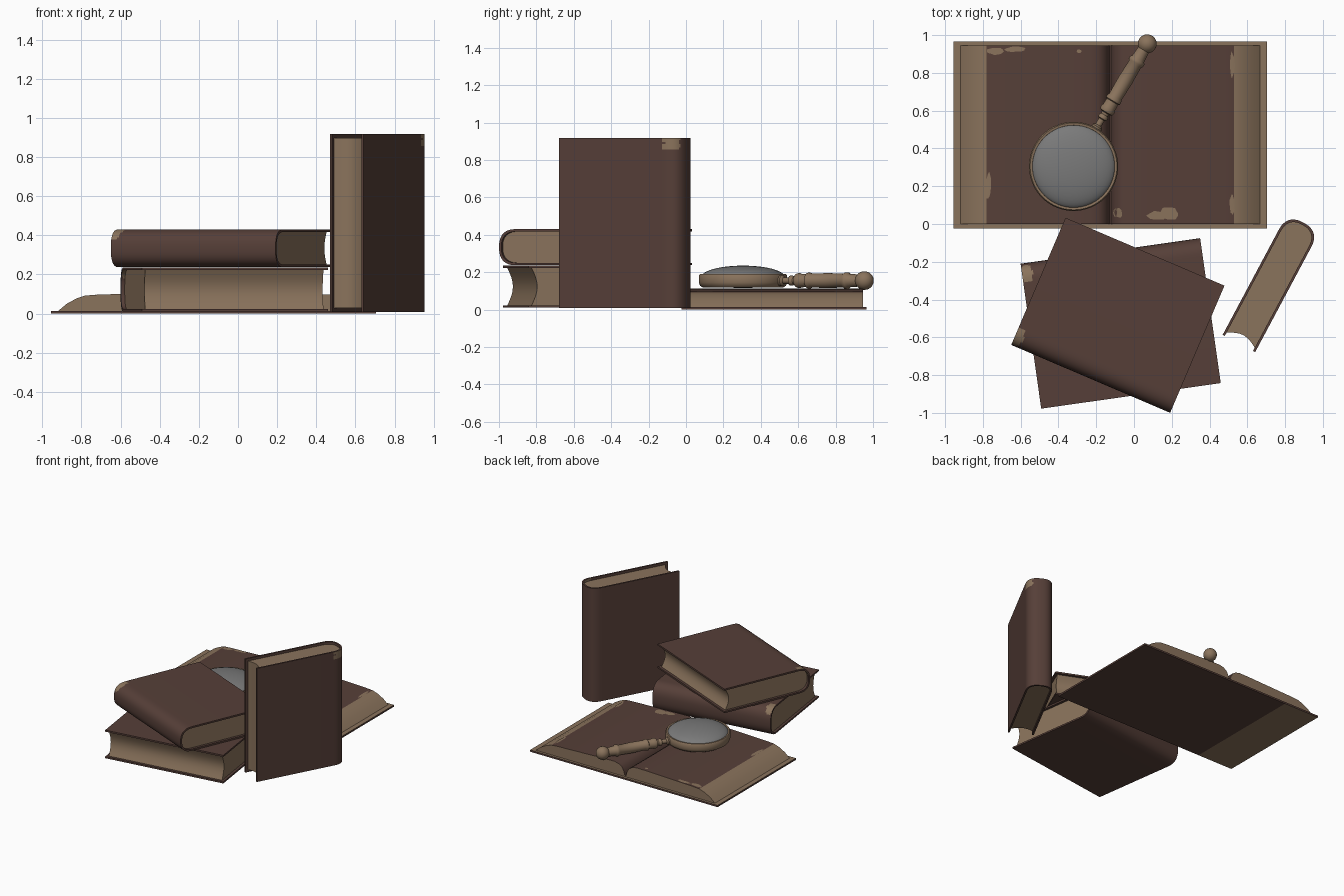
import bpy, bmesh, math, random
from mathutils import Matrix, Vector

cube = bpy.data.objects.get("Cube")
if cube:
    bpy.data.objects.remove(cube)
random.seed(4)


def material(name, srgb):
    col = [(c / 255 / 12.92) if c < 11 else ((c / 255 + 0.055) / 1.055) ** 2.4 for c in srgb] + [1]
    m = bpy.data.materials.new(name)
    m.use_nodes = True
    m.diffuse_color = col
    bsdf = m.node_tree.nodes["Principled BSDF"]
    bsdf.inputs["Base Color"].default_value = col
    bsdf.inputs["Roughness"].default_value = 0.8
    return m


LEATHER = material("brown leather", (86, 63, 56))
PAPER = material("tan paper", (138, 115, 92))
GLASS = material("grey glass", (122, 122, 122))


def finish(name, bm, mats, matrix=Matrix()):
    bmesh.ops.recalc_face_normals(bm, faces=bm.faces)
    mesh = bpy.data.meshes.new(name)
    bm.to_mesh(mesh)
    bm.free()
    ob = bpy.data.objects.new(name, mesh)
    bpy.context.collection.objects.link(ob)
    for m in mats:
        mesh.materials.append(m)
    ob.matrix_world = matrix
    bpy.ops.object.select_all(action="DESELECT")
    ob.select_set(True)
    bpy.context.view_layer.objects.active = ob
    bpy.ops.object.shade_smooth_by_angle(angle=math.radians(40))
    return ob


def frame(origin, x_dir, y_dir):
    x, y = Vector(x_dir).normalized(), Vector(y_dir).normalized()
    m = Matrix((x, y, x.cross(y))).transposed().to_4x4()
    m.translation = origin
    return m


def prism(name, section, stations, matrix, mats, rule=None):
    """Sweep a closed (y, z) section along x through the given stations."""
    bm = bmesh.new()
    rings = [[bm.verts.new((x, y, z)) for y, z in section] for x in stations]
    n = len(section)
    for a, b in zip(rings, rings[1:]):
        for i in range(n):
            j = (i + 1) % n
            bm.faces.new((a[i], a[j], b[j], b[i]))
    bm.faces.new(rings[0])
    bm.faces.new(rings[-1])
    if rule:
        bm.normal_update()
        for f in bm.faces:
            f.material_index = rule(f.calc_center_median(), f)
    return finish(name, bm, mats, matrix)


def lathe(name, profile, matrix, mat, closed=False, steps=48):
    """Spin (radius, height) points round the local z axis."""
    bm = bmesh.new()
    rings = [[bm.verts.new((r * math.cos(k * math.tau / steps), r * math.sin(k * math.tau / steps), h))
              for k in range(steps)] for r, h in profile]
    pairs = list(zip(rings, rings[1:])) + ([(rings[-1], rings[0])] if closed else [])
    for a, b in pairs:
        for k in range(steps):
            j = (k + 1) % steps
            bm.faces.new((a[k], a[j], b[j], b[k]))
    if not closed:
        bm.faces.new(rings[0])
        bm.faces.new(rings[-1])
    return finish(name, bm, [mat], matrix)


# Closed books: rounded spine at y = 0, fore edge at y = depth
def spine_arc(depth, thick, inset, steps=24):
    half = thick / 2 - inset
    pts = []
    for i in range(steps + 1):
        a = math.pi / 2 - math.pi * i / steps
        c, s = math.cos(a), math.sin(a)
        pts.append((inset + depth * (1 - max(c, 0) ** 0.8),
                    thick / 2 + half * math.copysign(abs(s) ** 0.8, s)))
    return pts


def book(name, length, depth, thick, matrix, worn_at_end):
    board, lip = 0.013, 0.02
    outer, inner = spine_arc(0.1, thick, 0), spine_arc(0.09, thick, board)
    shell = ([(depth, thick)] + outer + [(depth, 0), (depth, board)]
             + inner[::-1] + [(depth, thick - board)])
    fine = [i * 0.01 for i in range(9)]
    stations = fine + [length - x for x in reversed(fine)]
    corner = Vector((length if worn_at_end else 0, 0.045, thick))

    def worn(c, f):
        near = (c - corner).length < 0.06 + 0.012 * math.sin(90 * c.x)
        return 1 if near and c.y < 0.1 else 0

    prism(name + "_cover", shell, stations, matrix, [LEATHER, PAPER], worn)

    # Page block with a hollow fore edge
    hollow = []
    for i in range(9):
        t = i / 8
        hollow.append((depth - lip - 0.03 * math.sin(math.pi * t),
                       board + t * (thick - 2 * board)))
    prism(name + "_pages", inner + hollow, [lip, length - lip], matrix, [PAPER])


book("lower_book", 0.96, 0.775, 0.225,
     frame((0.35, -0.075, 0.01), (-0.99, -0.141, 0), (0.141, -0.99, 0)), True)
book("upper_book", 0.915, 0.732, 0.193,
     frame((-0.65, -0.64, 0.237), (0.92, -0.393, 0), (0.393, 0.92, 0)), False)
book("standing_book", 0.908, 0.725, 0.195,
     frame((0.811, 0.053, 0.008), (0, 0, 1), (-0.47, -0.88, 0)), True)

# Open book: flat cover
GUTTER = -0.125
cover_section = [(-0.955, 0), (-0.64, 0), (0.705, 0), (0.705, 0.014), (-0.955, 0.014)]


def cover_rule(c, f):
    under_strip = f.normal.z < -0.5 and c.y < -0.64
    return 1 if f.normal.z > 0.5 or under_strip else 0


# The sweep runs from back to front
bm_frame = frame((0, 0.965, 0), (0, -1, 0), (1, 0, 0))
cover = prism("open_book_cover", cover_section, [0, 0.99], bm_frame, [LEATHER, PAPER])
for p in cover.data.polygons:
    p.material_index = cover_rule(p.center, p)

# Open book: page halves, mirrored at the gutter (distance from gutter, height)
half = [(0.004, 0.022), (0.012, 0.05), (0.03, 0.085), (0.06, 0.104), (0.1, 0.112), (0.2, 0.11),
        (0.4, 0.103), (0.6, 0.096), (0.655, 0.092), (0.7, 0.077), (0.75, 0.05), (0.795, 0.012)]
page_section = ([(GUTTER - d, z) for d, z in reversed(half)] + [(GUTTER + d, z) for d, z in half])


def page_rule(c, f):
    return 0 if abs(c.y - GUTTER) < 0.655 and f.normal.z > 0.2 or abs(c.y - GUTTER) < 0.05 and c.z > 0.013 \
        and abs(f.normal.x) < 0.5 else 1


pages = prism("open_book_pages", page_section, [0.02, 0.965], bm_frame, [LEATHER, PAPER])
for p in pages.data.polygons:
    if abs(p.normal.x) > 0.5 or p.center.z < 0.013:
        p.material_index = 1
    else:
        p.material_index = 0 if abs(p.center.y - GUTTER) < 0.655 else 1


# Worn patches lying on the pages
def page_z(x):
    d = abs(x - GUTTER)
    for (d0, z0), (d1, z1) in zip(half, half[1:]):
        if d0 <= d <= d1:
            return z0 + (z1 - z0) * (d - d0) / (d1 - d0)
    return half[0][1]


def patch(name, cx, cy, w, h):
    bm = bmesh.new()
    centre = bm.verts.new((cx, cy, page_z(cx) + 0.003))
    rim = []
    for i in range(14):
        a = math.tau * i / 14
        k = random.uniform(0.75, 1.05)
        x, y = cx + w / 2 * k * math.cos(a), cy + h / 2 * k * math.sin(a)
        rim.append(bm.verts.new((x, y, page_z(x) + 0.003)))
    for i in range(14):
        bm.faces.new((centre, rim[i], rim[(i + 1) % 14]))
    finish(name, bm, [PAPER])


for i, spot in enumerate([(-0.73, 0.915, 0.1, 0.045), (-0.63, 0.925, 0.12, 0.03), (-0.29, 0.915, 0.03, 0.02),
                          (0.12, 0.045, 0.12, 0.05), (0.185, 0.055, 0.11, 0.08), (-0.085, 0.06, 0.05, 0.06),
                          (-0.77, 0.2, 0.03, 0.16), (0.52, 0.84, 0.03, 0.15), (0.52, 0.1, 0.03, 0.12)]):
    patch("worn_patch_%d" % (i + 1), *spot)

# Magnifying glass: rim, lens and turned handle
hub = Vector((-0.32, 0.305, 0))
rim = [(0.218, 0.188), (0.23, 0.19), (0.236, 0.182), (0.236, 0.145), (0.23, 0.128), (0.215, 0.118), (0.208, 0.13)]
lathe("magnifier_rim", rim, Matrix.Translation(hub), PAPER, closed=True, steps=64)

bm = bmesh.new()
bmesh.ops.create_uvsphere(bm, u_segments=48, v_segments=24, radius=1)
bmesh.ops.scale(bm, vec=(0.222, 0.222, 0.06), verts=bm.verts)
finish("magnifier_lens", bm, [GLASS], Matrix.Translation(hub + Vector((0, 0, 0.175))))

turned = [(0.028, 0.225), (0.03, 0.245), (0.017, 0.255), (0.017, 0.29), (0.026, 0.295), (0.026, 0.31),
          (0.02, 0.318), (0.022, 0.33), (0.036, 0.335), (0.041, 0.35), (0.036, 0.365), (0.035, 0.4),
          (0.042, 0.405), (0.042, 0.42), (0.037, 0.43), (0.04, 0.53), (0.037, 0.63), (0.044, 0.64),
          (0.044, 0.655), (0.036, 0.665), (0.034, 0.7)]
ball = [(0.05 * math.sin(a), 0.757 - 0.05 * math.cos(a))
        for a in (math.radians(40 + 13.5 * i) for i in range(11))]
axis = Vector((0.515, 0.857, 0))
spin = axis.to_track_quat("Z", "Y").to_matrix().to_4x4()
lathe("magnifier_handle", turned + ball, Matrix.Translation(hub + Vector((0, 0, 0.155))) @ spin,
      PAPER, steps=24)
